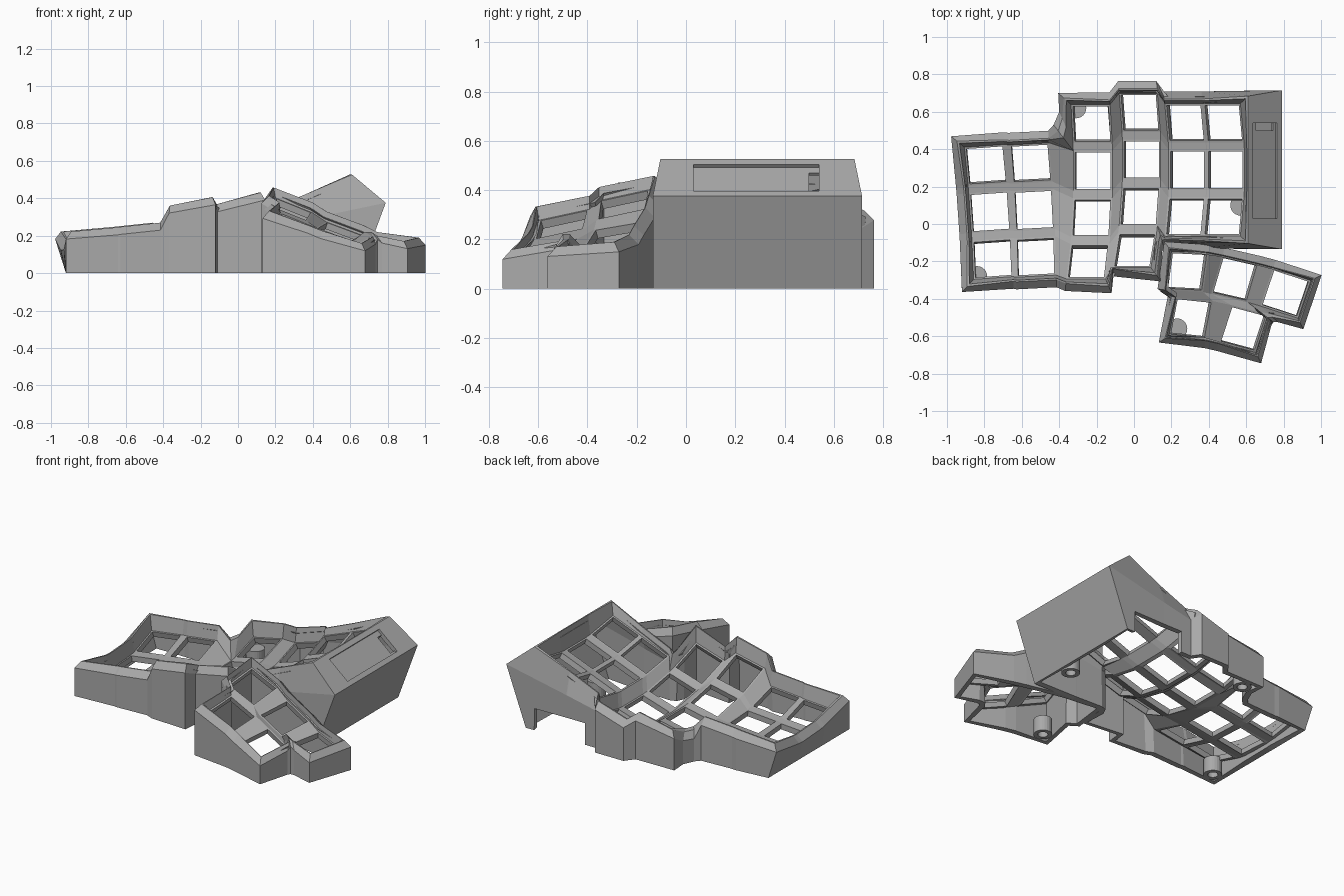
import bpy, bmesh, math
from mathutils import Matrix, Vector

cube = bpy.data.objects.get("Cube")
if cube:
    bpy.data.objects.remove(cube, do_unlink=True)

grey = bpy.data.materials.new("matte grey")
grey.use_nodes = True
grey.diffuse_color = (0.4, 0.4, 0.4, 1)
grey.node_tree.nodes["Principled BSDF"].inputs["Base Color"].default_value = grey.diffuse_color

HOLE, PAD, WALL, BEVEL = 0.097, 0.107, 0.036, 0.04
CORNERS = [(-1, -1), (1, -1), (1, 1), (-1, 1)]


def turn(degrees, axis):
    return Matrix.Rotation(math.radians(degrees), 4, axis)


def make_object(name, bm):
    mesh = bpy.data.meshes.new(name)
    bm.to_mesh(mesh)
    bm.free()
    mesh.materials.append(grey)
    obj = bpy.data.objects.new(name, mesh)
    bpy.context.collection.objects.link(obj)
    return obj


def thicken(obj, thickness):
    mod = obj.modifiers.new("thickness", "SOLIDIFY")
    mod.thickness = thickness
    mod.offset = -1


def cut(obj, name, matrix, size):
    bm = bmesh.new()
    bmesh.ops.create_cube(bm, size=1, matrix=matrix @ Matrix.Diagonal((*size, 1)))
    cutter = make_object(name, bm)
    cutter.hide_render = True
    cutter.hide_viewport = True
    mod = obj.modifiers.new(name, "BOOLEAN")
    mod.operation, mod.solver, mod.object = "DIFFERENCE", "EXACT", cutter
    mod.use_self = True


def plate(keys):
    """Square frame for each key, with webs filling the gaps between neighbours."""
    bm = bmesh.new()
    corner, openings = {}, []
    for (c, r), matrix in keys.items():
        outer, inner = [], []
        for sx, sy in CORNERS:
            outer.append(bm.verts.new(matrix @ Vector((sx * PAD, sy * PAD, 0))))
            inner.append(bm.verts.new(matrix @ Vector((sx * HOLE, sy * HOLE, 0))))
            corner[c, r, sx, sy] = outer[-1]
        for i in range(4):
            j = (i + 1) % 4
            bm.faces.new((outer[i], outer[j], inner[j], inner[i]))
        openings.append(bm.faces.new(inner))
    for c, r in keys:
        side, below, diagonal = (c + 1, r), (c, r + 1), (c + 1, r + 1)
        webs = []
        if side in keys:
            webs.append([(c, r, 1, -1), (*side, -1, -1), (*side, -1, 1), (c, r, 1, 1)])
        if below in keys:
            webs.append([(*below, -1, 1), (*below, 1, 1), (c, r, 1, -1), (c, r, -1, -1)])
        if side in keys and below in keys and diagonal in keys:
            webs.append([(*below, 1, 1), (*diagonal, -1, 1), (*side, -1, -1), (c, r, 1, -1)])
        for web in webs:
            bm.faces.new([corner[k] for k in web])
    return bm, corner, openings


def outward(keys, label):
    """Horizontal direction from a plate corner toward the open sides of its key."""
    c, r, sx, sy = label
    dx = sx if (c + sx, r) not in keys else 0
    dy = sy if (c, r - sy) not in keys else 0
    if not dx and not dy:
        dx, dy = sx, sy
    yaw = keys[c, r].to_euler("ZYX").z
    return Matrix.Rotation(yaw, 3, "Z") @ Vector((dx, dy, 0))


def key_shell(name, keys, margin, lift, fitted, shape_rim=None):
    """Key plate with a raised bevelled rim and walls down to the floor."""
    bm, corner, openings = plate(keys)
    following = {}
    for e in bm.edges:
        if e.is_boundary:
            loop = e.link_loops[0]
            following[loop.vert] = loop.link_loop_next.vert
    edge = [next(iter(following))]
    while following[edge[-1]] is not edge[0]:
        edge.append(following[edge[-1]])
    label = {v: k for k, v in corner.items()}

    # each plate corner gets an inner lip, ridge, widest point and foot
    rings = []
    for v in edge:
        key = label[v]
        wide = v.co + outward(keys, key) * margin
        if key in fitted:
            wide.xy = fitted[key]
        wide.z += lift
        inward = v.co - wide
        inward.z = 0
        top = wide + inward.normalized() * BEVEL
        top.z += BEVEL
        foot = Vector((wide.x, wide.y, 0))
        if shape_rim:
            shape_rim(key, wide, top, foot)
        lip = top.lerp(v.co, 0.35)
        lip.z = top.z
        rings.append([v] + [bm.verts.new(p) for p in (lip, top, wide, foot)])
    for i, ring in enumerate(rings):
        other = rings[(i + 1) % len(rings)]
        for k in range(4):
            bm.faces.new((ring[k], ring[k + 1], other[k + 1], other[k]))

    bmesh.ops.delete(bm, geom=openings, context="FACES_ONLY")
    obj = make_object(name, bm)
    thicken(obj, WALL)
    return obj


def tall_side(key, wide, top, foot):
    """Leaning left wall, and the high sloped housing beside the last two columns."""
    column, row, sx, sy = key
    if column == 0 and sx < 0:
        foot.x = -0.92
    if column >= 4:
        if column == 5 and sx > 0:
            wide.x, top.x, foot.x = 0.79, 0.61, 0.65
        wide.z = 0.21 + 0.21 * wide.x
        top.z = 0.27 + 0.42 * top.x


# finger columns: x, y, z of the lowest key, sideways tilt, yaw, its row, row range
columns = [
    (-0.77, 0.065, 0.085, 6, 4, 2, range(1, 4)),
    (-0.535, 0.075, 0.11, 6, 3, 2, range(1, 4)),
    (-0.22, 0.285, 0.12, 12, 0, 1, range(4)),
    (0.04, 0.345, 0.14, 17, 0, 1, range(4)),
    (0.285, 0.29, 0.28, 21, 0, 1, range(3)),
    (0.49, 0.29, 0.36, 21, 0, 1, range(3)),
]
finger_keys = {}
for c, (x, y, z, tilt, yaw, lowest, rows) in enumerate(columns):
    base = Matrix.Translation((x, y, z)) @ turn(yaw, "Z") @ turn(-tilt, "Y")
    for r in rows:
        angle = 14.5 * (r - lowest)
        a = math.radians(angle)
        arc = Matrix.Translation((0, -math.sin(a), 1 - math.cos(a)))
        finger_keys[c, r] = base @ arc @ turn(-angle, "X")

# rim corners fitted by hand where the outline steps in or out
finger_steps = {
    (2, 0, -1, -1): (-0.4, 0.6),
    (2, 1, -1, 1): (-0.43, 0.53),
    (2, 3, 1, -1): (-0.12, -0.37),
    (3, 3, -1, -1): (-0.11, -0.28),
    (3, 3, 1, 1): (0.15, -0.15),
    (3, 2, 1, -1): (0.16, -0.125),
    (4, 2, -1, -1): (0.18, -0.12),
}
finger_shell = key_shell("finger_key_shell", finger_keys, 0.065, 0.05, finger_steps, tall_side)

# shallow panel and slot on the sloped side, connector opening at the back
slope = Matrix.Translation((0.7, 0.285, 0.45)) @ turn(39.8, "Y")
cut(finger_shell, "panel_cutter", slope, (0.17, 0.51, 0.03))
cut(finger_shell, "slot_cutter", slope @ Matrix.Translation((0.01, 0.235, 0)), (0.12, 0.04, 0.15))
cut(finger_shell, "connector_cutter", Matrix.Translation((0.41, 0.68, 0.04)), (0.36, 0.2, 0.2))

# thumb keys: grid cell, position, yaw, roll, pitch
thumb_layout = [
    ((0, 0), (0.285, -0.255, 0.34), -3, 22, 13),
    ((1, 0), (0.54, -0.295, 0.22), -13, 20, 10),
    ((2, 0), (0.81, -0.37, 0.14), -18, 8, 5),
    ((0, 1), (0.305, -0.505, 0.26), -6, 22, 13),
    ((1, 1), (0.585, -0.56, 0.155), -15, 18, 10),
]
thumb_keys = {
    cell: Matrix.Translation(place) @ turn(yaw, "Z") @ turn(roll, "Y") @ turn(pitch, "X")
    for cell, place, yaw, roll, pitch in thumb_layout
}
thumb_steps = {
    (1, 1, 1, 1): (0.735, -0.54),
    (1, 0, 1, -1): (0.745, -0.525),
    (2, 0, -1, -1): (0.77, -0.525),
}
key_shell("thumb_key_shell", thumb_keys, 0.046, 0.015, thumb_steps)

# hollow screw posts, open at the floor
posts = {"back": (-0.31, 0.62), "left": (-0.84, -0.28), "right": (0.57, 0.1), "thumb": (0.23, -0.56)}
for place, (x, y) in posts.items():
    bm = bmesh.new()
    bmesh.ops.create_cone(bm, cap_ends=True, segments=24, radius1=0.055, radius2=0.055,
                          depth=0.1, matrix=Matrix.Translation((x, y, 0.05)))
    floor = [f for f in bm.faces if f.normal.z < -0.9]
    bmesh.ops.delete(bm, geom=floor, context="FACES_ONLY")
    thicken(make_object(place + "_screw_post", bm), 0.025)
